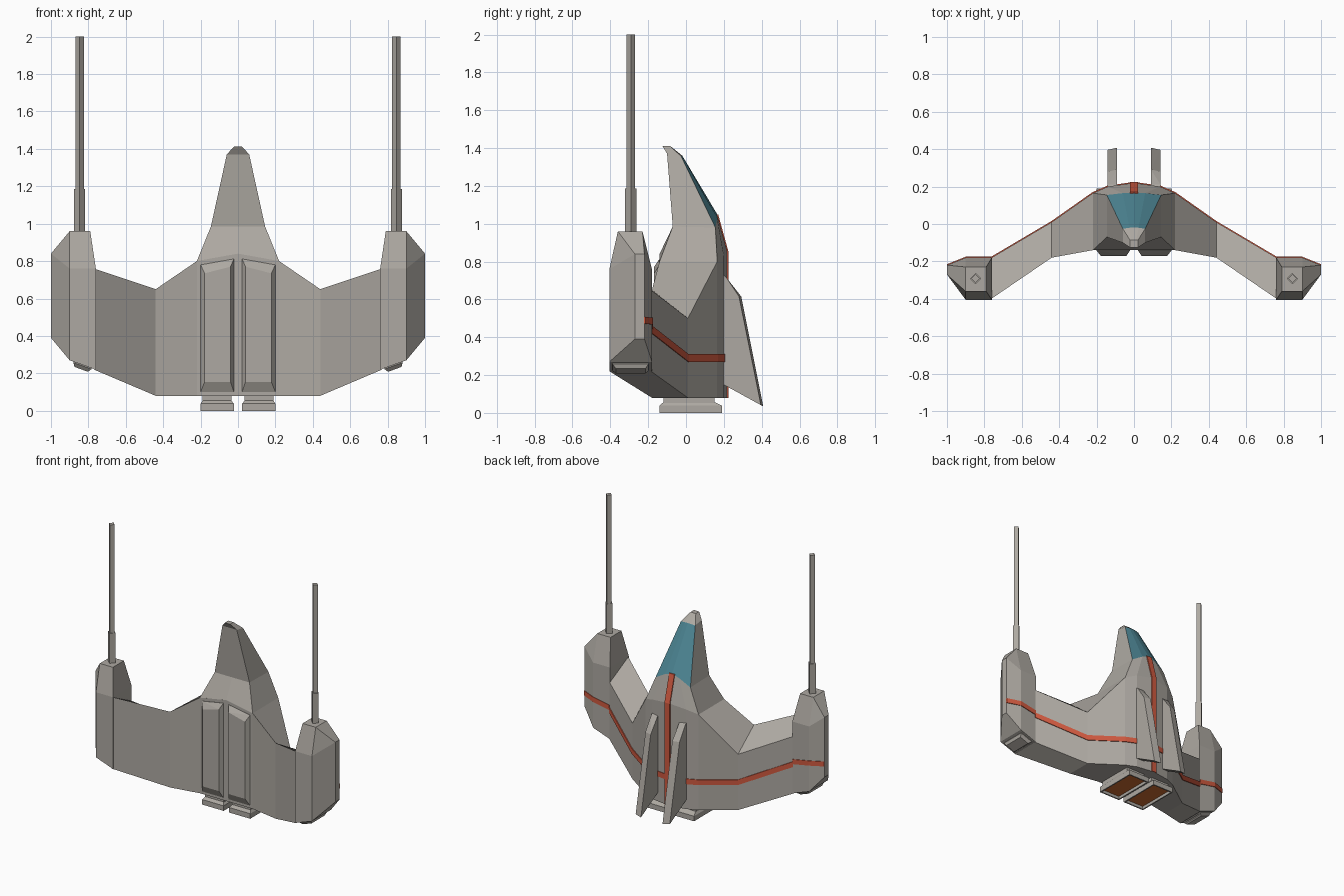
import bpy, bmesh, math
from mathutils import Vector

if "Cube" in bpy.data.objects:
    bpy.data.objects.remove(bpy.data.objects["Cube"])


def material(name, rgb):
    m = bpy.data.materials.new(name)
    m.diffuse_color = (*rgb, 1)
    m.use_nodes = True
    m.node_tree.nodes["Principled BSDF"].inputs["Base Color"].default_value = m.diffuse_color
    return m


GREY = material("hull grey", (0.42, 0.395, 0.36))
TEAL = material("canopy teal", (0.075, 0.24, 0.30))
RED = material("stripe red", (0.62, 0.10, 0.05))
ORANGE = material("engine orange", (0.60, 0.15, 0.03))


def finish(name, bm, mats):
    bmesh.ops.recalc_face_normals(bm, faces=bm.faces[:])
    me = bpy.data.meshes.new(name)
    bm.to_mesh(me)
    bm.free()
    for m in mats:
        me.materials.append(m)
    ob = bpy.data.objects.new(name, me)
    bpy.context.collection.objects.link(ob)
    return ob


def hull(name, pts, side=1, mats=(GREY,), inset=None):
    """Convex solid around points; optionally sink an inset into its lowest face."""
    bm = bmesh.new()
    for x, y, z in pts:
        bm.verts.new((x * side, y, z))
    bmesh.ops.convex_hull(bm, input=bm.verts[:])
    bmesh.ops.delete(bm, geom=[v for v in bm.verts if not v.link_faces], context='VERTS')
    bmesh.ops.dissolve_limit(bm, angle_limit=math.radians(1), verts=bm.verts[:], edges=bm.edges[:])
    bmesh.ops.recalc_face_normals(bm, faces=bm.faces[:])
    if inset:
        low = min(bm.faces, key=lambda f: f.calc_center_median().z)
        bmesh.ops.inset_region(bm, faces=[low], thickness=inset[0])
        bmesh.ops.inset_region(bm, faces=[low], thickness=0.004, depth=-inset[1])
        low.material_index = len(mats) - 1
    return finish(name, bm, mats)


def loft(name, rings, mats=(GREY,), caps=(True, True), rule=None):
    bm = bmesh.new()
    vs = [[bm.verts.new(p) for p in r] for r in rings]
    n = len(vs[0])
    for a, b in zip(vs, vs[1:]):
        for i in range(n):
            j = (i + 1) % n
            bm.faces.new((a[i], a[j], b[j], b[i]))
    if caps[0]:
        bm.faces.new(vs[0])
    if caps[1]:
        bm.faces.new(vs[-1])
    bmesh.ops.recalc_face_normals(bm, faces=bm.faces[:])
    if rule:
        for f in bm.faces:
            f.material_index = int(rule(f))
    return finish(name, bm, mats)


def box(x0, x1, y0, y1, z):
    return [(x, y, z) for x in (x0, x1) for y in (y0, y1)]


# Wing and lower hull: sections x, front y, front top z, back y, back top z, bottom z
half = [(0, -.14, .84, .22, .85, .08), (.14, -.14, .815, .20, .83, .08),
        (.22, -.14, .80, .165, .80, .08), (.44, -.18, .65, .01, .50, .08),
        (.77, -.405, .76, -.185, .65, .22)]
sections = [(-s[0], *s[1:]) for s in half[:0:-1]] + half
loft("wing_hull", [[(x, f, b), (x, f, ft), (x, k, kt), (x, k, b)]
                   for x, f, ft, k, kt, b in sections])


# Upper hull and nose: half rings from front centre round to back centre
def full(r):
    return r + [(-x, y, z) for x, y, z in r[-2:0:-1]]


rings = [[(0, -.14, .84), (.22, -.14, .80), (.22, .165, .80), (.14, .20, .83), (0, .22, .85)],
         [(0, -.07, .985), (.145, -.07, .985), (.145, .155, .98), (.06, .165, 1.03), (0, .165, 1.05)],
         [(0, -.10, 1.37), (.06, -.10, 1.37), (.06, -.025, 1.355), (.025, -.02, 1.36), (0, -.02, 1.36)],
         [(0, -.125, 1.412), (.022, -.125, 1.412), (.022, -.085, 1.412), (.012, -.085, 1.412), (0, -.085, 1.412)]]
loft("nose_and_canopy", [full(r) for r in rings], (GREY, TEAL), (False, True),
     lambda f: f.normal.y > .3 and 1.0 < f.calc_center_median().z < 1.3)


# Painted stripes: thin plates following the back of the hull
def stripe(name, path, across, out, side=1):
    a, o = Vector(across), Vector(out)
    for i, (p, q) in enumerate(zip(path, path[1:])):
        pts = [Vector(e) + s * a + t * o for e in (p, q) for s in (-1, 1) for t in (-.4, 1)]
        hull(f"{name}_{i}", pts, side, (RED,))


stripe("spine_stripe", [(0, .22, .08), (0, .22, .85), (0, .165, 1.05)], (.022, 0, 0), (0, .005, 0))

for side, tag in ((1, "right"), (-1, "left")):
    stripe("wing_stripe_" + tag,
           [(0, .22, .29), (.14, .20, .29), (.22, .165, .29), (.44, .01, .29), (.765, -.182, .44)],
           (0, 0, .02), (.002, .005, 0), side)
    stripe("pod_stripe_" + tag, [(.765, -.18, .46), (.90, -.18, .485), (1.0, -.22, .49)],
           (0, 0, .018), (0, .005, 0), side)

    # Wingtip pod
    hull("wingtip_pod_" + tag,
         box(.79, .90, -.36, -.23, .96) + box(.76, .90, -.405, -.18, .76)
         + box(.76, .76, -.405, -.18, .22) + box(.90, .90, -.405, -.18, .27)
         + box(1.0, 1.0, -.27, -.22, .84) + box(1.0, 1.0, -.27, -.22, .39), side)

    # Pod nozzle, tilted with the sloping pod underside
    def tilt(u, y, d):
        return (.83 + .94 * u + .34 * d, -.293 + y, .245 + .34 * u - .94 * d)
    hull("pod_nozzle_" + tag,
         [tilt(u * w, y * h, d) for w, h, d in ((.052, .095, -.005), (.052, .095, .005), (.038, .078, .025))
          for u in (-1, 1) for y in (-1, 1)], side, inset=(.014, .012))

    # Four-sided gun barrels with a thicker sleeve
    for part, r, z0, z1 in (("sleeve", .03, .95, 1.185), ("barrel", .023, 1.18, 2.0)):
        hull(f"gun_{part}_{tag}",
             [(.847 + r * math.cos(k * math.pi / 2), -.292 + r * math.sin(k * math.pi / 2), z)
              for k in range(4) for z in (z0, z1)], side)

    # Raised engine housing on the front
    hull("engine_housing_" + tag,
         [(x, y, z) for y in (-.12, -.142) for x, z in ((.022, .10), (.20, .10), (.20, .78), (.022, .812))]
         + [(x, -.17, z) for x, z in ((.04, .155), (.178, .155), (.178, .735), (.04, .77))], side)

    # Main engine: neck and exhaust with glowing recess
    hull("engine_neck_" + tag, box(.035, .19, -.12, .15, .04) + box(.035, .19, -.12, .15, .09), side)
    hull("engine_exhaust_" + tag,
         box(.022, .20, -.14, .19, 0) + box(.022, .20, -.14, .19, .038) + box(.037, .188, -.12, .155, .056),
         side, (GREY, ORANGE), (.014, .02))

    # Rear fin with a slanted trailing edge
    hull("tail_fin_" + tag,
         [(x, y, z) for x, d in ((.09, 0), (.142, .012))
          for y, z in ((.17, .75), (.21, .72), (.292 - d, .615), (.408 - d, .035 + d / 2), (.17, .165))], side)
